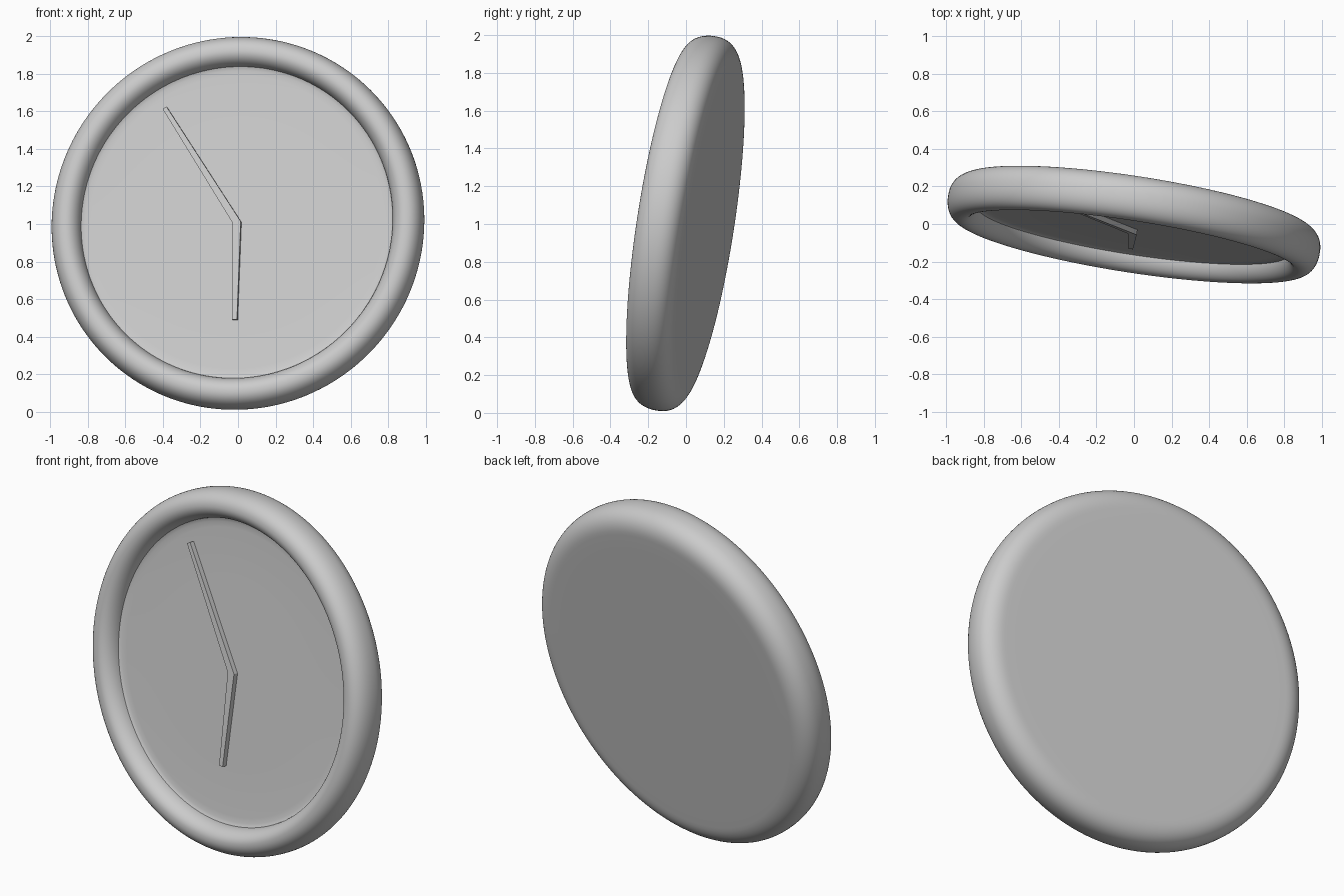
import bpy, bmesh, math
from mathutils import Vector, Matrix

if "Cube" in bpy.data.objects:
    bpy.data.objects.remove(bpy.data.objects["Cube"])

# Tilt: the dial faces forward, slightly up and to the left
normal = Vector((-0.151, -0.977, 0.151)).normalized()
rot = Vector((0, -1, 0)).rotation_difference(normal).to_matrix().to_4x4()
place = Matrix.Translation((0, 0, 1.003)) @ rot

grey = bpy.data.materials.new("grey")
grey.diffuse_color = (0.6, 0.6, 0.6, 1)
grey.use_nodes = True
grey.node_tree.nodes["Principled BSDF"].inputs["Base Color"].default_value = grey.diffuse_color


def finish(name, bm, angle):
    bmesh.ops.recalc_face_normals(bm, faces=bm.faces)
    bm.transform(place)
    me = bpy.data.meshes.new(name)
    bm.to_mesh(me)
    bm.free()
    me.materials.append(grey)
    ob = bpy.data.objects.new(name, me)
    bpy.context.collection.objects.link(ob)
    bpy.context.view_layer.objects.active = ob
    ob.select_set(True)
    bpy.ops.object.shade_smooth_by_angle(angle=math.radians(angle))
    ob.select_set(False)
    return ob


def lathe(name, profile, n=160):
    """Revolve (radius, y) points about the y axis; the first point is the centre."""
    bm = bmesh.new()
    centre = bm.verts.new((0, profile[0][1], 0))
    rings = []
    for r, y in profile[1:]:
        rings.append([bm.verts.new((r * math.cos(2 * math.pi * i / n), y,
                                    r * math.sin(2 * math.pi * i / n))) for i in range(n)])
    for i in range(n):
        j = (i + 1) % n
        bm.faces.new((centre, rings[0][i], rings[0][j]))
        for a, b in zip(rings, rings[1:]):
            bm.faces.new((a[i], b[i], b[j], a[j]))
    return finish(name, bm, 40)


def arc(cx, cy, rx, ry, a0, a1, steps=12, e=2.0):
    pts = []
    for k in range(steps + 1):
        t = math.radians(a0 + (a1 - a0) * k / steps)
        c, s = math.cos(t), math.sin(t)
        pts.append((cx + rx * math.copysign(abs(c) ** (2 / e), c),
                    cy + ry * math.copysign(abs(s) ** (2 / e), s)))
    return pts


# Case: flat back, rounded side, rounded front lip, inner wall down to the dial
profile = [(0, 0.122), (0.5, 0.122), (0.8, 0.122)]
profile += arc(0.873, 0, 0.13, 0.122, 90, 0, 14, 2.3)
profile += arc(0.915, 0, 0.088, 0.122, 0, -90, 14, 2.2)[1:]
profile += arc(0.915, -0.025, 0.075, 0.097, -90, -180, 12)[1:]
lathe("clock_case", profile)

# Dial: recessed disc with a slightly raised edge
lathe("dial", [(0, -0.028), (0.5, -0.028), (0.79, -0.028), (0.82, -0.03),
               (0.835, -0.034), (0.85, -0.042)])


# Hands: tapered flat bars that share their corners at the centre
def hand(name, tx, tz, w):
    d = Vector((tx, 0, tz))
    s = Vector((abs(tz), 0, -tx * tz / abs(tz))).normalized() * w
    base = Vector((0.023, 0, 0.002))
    outline = [base, d + s, d - s, -base]
    bm = bmesh.new()
    f = bm.faces.new([bm.verts.new(p + Vector((0, -0.02, 0))) for p in outline])
    ext = bmesh.ops.extrude_face_region(bm, geom=[f])
    bmesh.ops.translate(bm, vec=(0, -0.036, 0),
                        verts=[v for v in ext["geom"] if isinstance(v, bmesh.types.BMVert)])
    finish(name, bm, 20)


hand("minute_hand", -0.395, 0.62, 0.012)
hand("hour_hand", -0.004, -0.526, 0.013)
